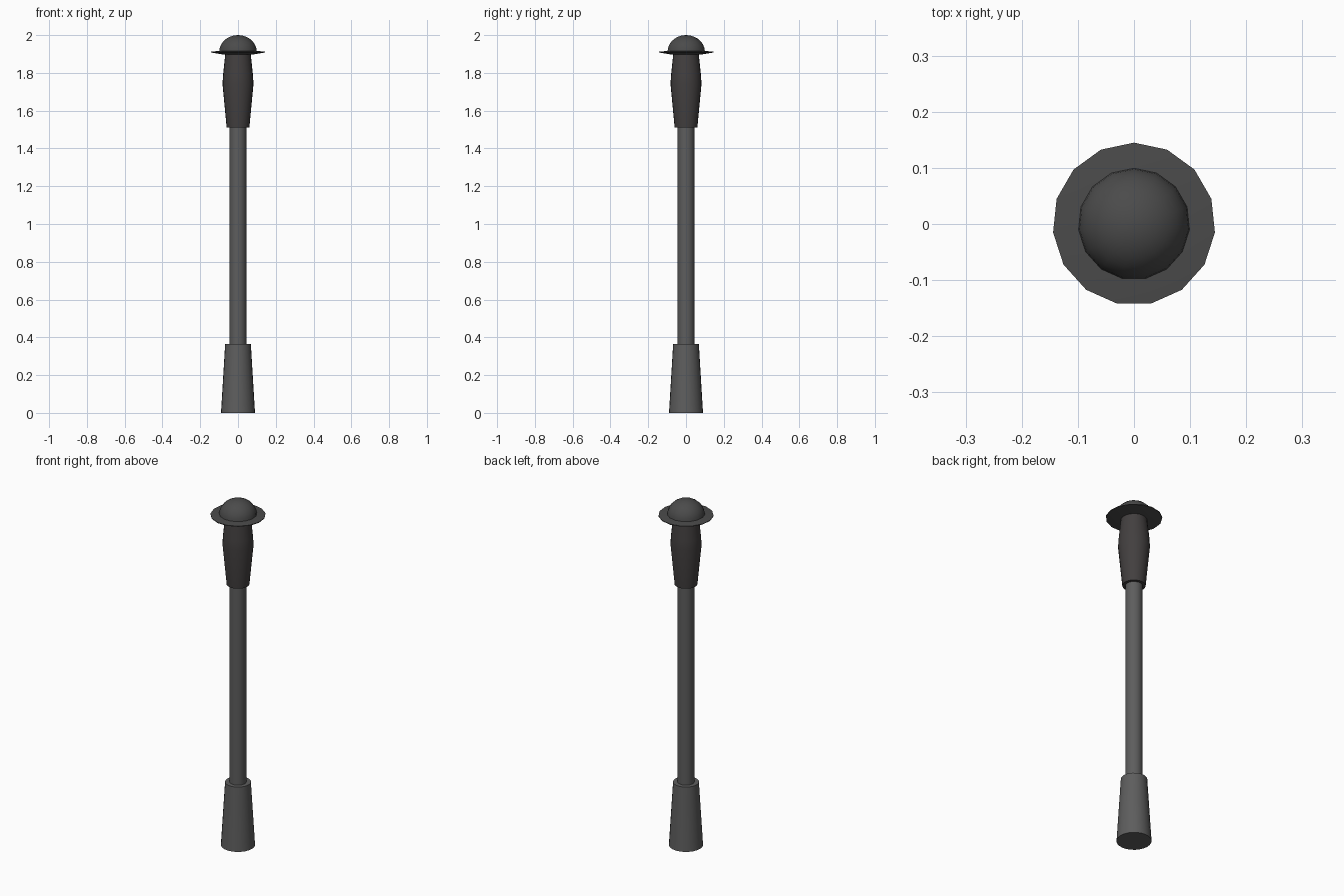
import bpy, bmesh, math

if "Cube" in bpy.data.objects:
    bpy.data.objects.remove(bpy.data.objects["Cube"])


def grey(name, r, g, b):
    m = bpy.data.materials.new(name)
    m.diffuse_color = (r, g, b, 1)
    m.use_nodes = True
    m.node_tree.nodes["Principled BSDF"].inputs["Base Color"].default_value = m.diffuse_color
    return m


def lathe(name, profile, sides, mat, smooth_angle=40):
    """Spin (radius, z) points about z; radius 0 closes to a pole point."""
    bm = bmesh.new()
    rings = []
    for r, z in profile:
        if r == 0:
            rings.append([bm.verts.new((0, 0, z))] * sides)
        else:
            # first corner faces +y
            angs = [math.pi / 2 + 2 * math.pi * i / sides for i in range(sides)]
            rings.append([bm.verts.new((r * math.cos(a), r * math.sin(a), z)) for a in angs])
    for a, b in zip(rings, rings[1:]):
        for i in range(sides):
            j = (i + 1) % sides
            bm.faces.new(list(dict.fromkeys((a[i], a[j], b[j], b[i]))))
    bmesh.ops.recalc_face_normals(bm, faces=bm.faces)
    mesh = bpy.data.meshes.new(name)
    bm.to_mesh(mesh)
    bm.free()
    mesh.materials.append(mat)
    ob = bpy.data.objects.new(name, mesh)
    bpy.context.collection.objects.link(ob)
    bpy.ops.object.select_all(action='DESELECT')
    ob.select_set(True)
    bpy.context.view_layer.objects.active = ob
    bpy.ops.object.shade_smooth_by_angle(angle=math.radians(smooth_angle))
    return ob


post_grey = grey("post_grey", 0.11, 0.11, 0.11)
head_grey = grey("head_grey", 0.055, 0.05, 0.05)
cap_grey = grey("cap_grey", 0.07, 0.07, 0.07)

# Tapered foot and slim pole
lathe("base", [(0, 0), (0.09, 0), (0.068, 0.365), (0, 0.365)], 24, post_grey)
lathe("pole", [(0, 0.34), (0.044, 0.34), (0.044, 1.53), (0, 1.53)], 24, post_grey)

# Barrel-shaped lamp head
lathe("lamp_head", [(0, 1.51), (0.06, 1.51), (0.082, 1.74), (0.079, 1.79),
                    (0.067, 1.905), (0, 1.905)], 24, head_grey)

# Thin fifteen-sided brim, slightly thicker toward the middle
lathe("brim", [(0, 1.898), (0.085, 1.898), (0.145, 1.908), (0.145, 1.912),
               (0.095, 1.917), (0, 1.917)], 15, cap_grey, 25)

# Domed cap
dome = [(0.1 * math.cos(t), 1.912 + 0.088 * math.sin(t))
        for t in (math.pi / 2 * i / 7 for i in range(7))]
lathe("dome", [(0, 1.912)] + dome + [(0, 2.0)], 15, cap_grey)
